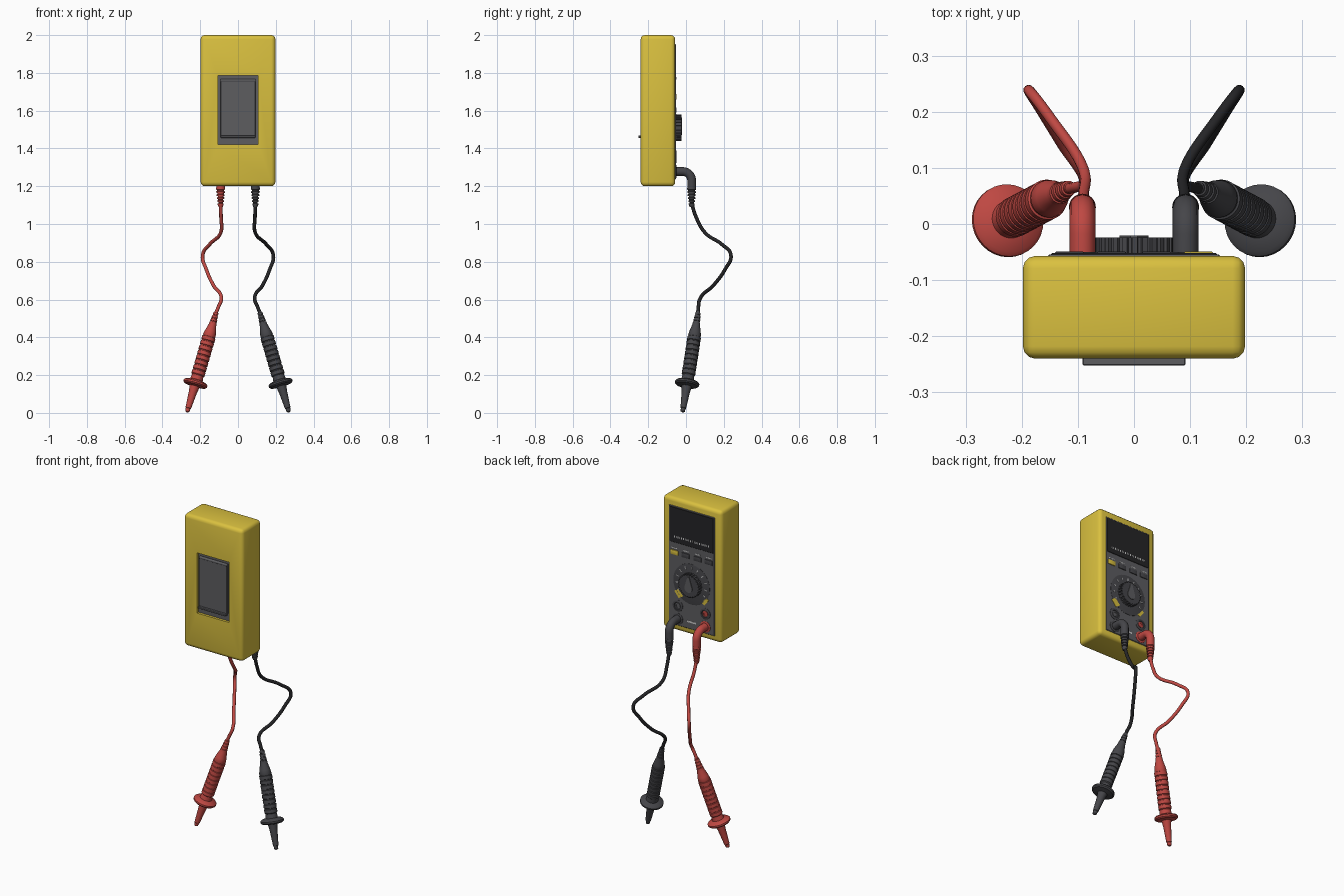
import bpy, bmesh, math
from mathutils import Vector

if "Cube" in bpy.data.objects:
    bpy.data.objects.remove(bpy.data.objects["Cube"])


def material(name, rgb):
    m = bpy.data.materials.new(name)
    m.diffuse_color = (*rgb, 1)
    m.use_nodes = True
    m.node_tree.nodes["Principled BSDF"].inputs["Base Color"].default_value = m.diffuse_color
    return m


YELLOW = material("yellow_case", (0.70, 0.53, 0.05))
RED = material("red_rubber", (0.52, 0.065, 0.055))
GREY = material("panel_grey", (0.11, 0.11, 0.118))
DARK = material("dark_rubber", (0.06, 0.06, 0.067))
BLACK = material("black", (0.018, 0.018, 0.02))
PALE = material("pale_mark", (0.55, 0.57, 0.55))
FACE = -0.055  # y of the instrument face


def finish(ob, mat, angle=35):
    if mat:
        ob.data.materials.append(mat)
    bpy.ops.object.select_all(action='DESELECT')
    ob.select_set(True)
    bpy.context.view_layer.objects.active = ob
    bpy.ops.object.shade_smooth_by_angle(angle=math.radians(angle))
    return ob


def from_bmesh(name, bm, mat):
    bmesh.ops.recalc_face_normals(bm, faces=bm.faces)
    me = bpy.data.meshes.new(name)
    bm.to_mesh(me)
    bm.free()
    ob = bpy.data.objects.new(name, me)
    bpy.context.collection.objects.link(ob)
    return finish(ob, mat)


def box(name, x, y, z, mat, bevel=0, seg=2):
    bm = bmesh.new()
    bmesh.ops.create_cube(bm, size=1)
    for v in bm.verts:
        for i, (a, b) in enumerate((x, y, z)):
            v.co[i] = a if v.co[i] < 0 else b
    if bevel:
        bmesh.ops.bevel(bm, geom=bm.edges[:], offset=bevel, segments=seg, profile=0.5, affect='EDGES')
    return from_bmesh(name, bm, mat)


def lathe(name, prof, origin, direction, mat, n=28):
    """Revolve (radius, distance) points about an axis."""
    q = Vector((0, 0, 1)).rotation_difference(Vector(direction))
    bm = bmesh.new()
    rings = []
    for r, s in prof:
        rings.append([bm.verts.new(Vector(origin) + q @ Vector((r * math.cos(t), r * math.sin(t), s)))
                      for t in (2 * math.pi * k / n for k in range(n))])
    for a, b in zip(rings, rings[1:]):
        for k in range(n):
            bm.faces.new((a[k], a[(k + 1) % n], b[(k + 1) % n], b[k]))
    bm.faces.new(rings[0])
    bm.faces.new(rings[-1])
    return from_bmesh(name, bm, mat)


def extrude_xz(name, pts, y0, y1, mat):
    bm = bmesh.new()
    a = [bm.verts.new((x, y0, z)) for x, z in pts]
    b = [bm.verts.new((x, y1, z)) for x, z in pts]
    for k in range(len(a)):
        j = (k + 1) % len(a)
        bm.faces.new((a[k], a[j], b[j], b[k]))
    bm.faces.new(a)
    bm.faces.new(b)
    return from_bmesh(name, bm, mat)


def tube(name, pts, radius, mat, smooth=False):
    cu = bpy.data.curves.new(name, 'CURVE')
    cu.dimensions = '3D'
    cu.bevel_depth, cu.bevel_resolution, cu.use_fill_caps = radius, 4, True
    if smooth:
        sp = cu.splines.new('BEZIER')
        sp.bezier_points.add(len(pts) - 1)
        sp.resolution_u = 8
        for p, co in zip(sp.bezier_points, pts):
            p.co = co
            p.handle_left_type = p.handle_right_type = 'AUTO'
    else:
        sp = cu.splines.new('POLY')
        sp.points.add(len(pts) - 1)
        for p, co in zip(sp.points, pts):
            p.co = (*co, 1)
    ob = bpy.data.objects.new(name, cu)
    bpy.context.collection.objects.link(ob)
    bpy.ops.object.select_all(action='DESELECT')
    ob.select_set(True)
    bpy.context.view_layer.objects.active = ob
    bpy.ops.object.convert(target='MESH')
    return finish(bpy.context.object, mat)


# Case with a shallow bay for the stand
case = box("case", (-0.198, 0.198), (-0.24, FACE - 0.002), (1.2, 2.0), YELLOW, 0.022, 3)
cutter = box("stand_bay_cutter", (-0.107, 0.107), (-0.3, -0.222), (1.42, 1.785), None)
mod = case.modifiers.new("stand_bay", 'BOOLEAN')
mod.object, mod.operation, mod.solver = cutter, 'DIFFERENCE', 'EXACT'
bpy.context.view_layer.objects.active = case
bpy.ops.object.modifier_apply(modifier=mod.name)
bpy.data.objects.remove(cutter)

# Tilt stand and its bay floor
box("stand_bay_floor", (-0.107, 0.107), (-0.225, -0.22), (1.42, 1.785), GREY)
box("tilt_stand", (-0.093, 0.093), (-0.238, -0.222), (1.462, 1.765), GREY, 0.003, 1)
box("tilt_stand_lip", (-0.092, 0.092), (-0.252, -0.23), (1.456, 1.468), GREY, 0.002, 1)
lathe("tilt_stand_hinge", [(0.008, -0.093), (0.008, 0.093)], (0, -0.232, 1.76), (1, 0, 0), GREY, 16)

# Instrument face and display
box("face_panel", (-0.155, 0.155), (FACE - 0.01, FACE + 0.001), (1.235, 1.955), GREY, 0.004, 1)
box("display", (-0.148, 0.148), (FACE - 0.004, FACE + 0.003), (1.735, 1.948), BLACK, 0.002, 1)
for i in range(20):
    box("bar_graph_segment", (-0.117 + i * 0.012, -0.112 + i * 0.012), (FACE, FACE + 0.0035),
        (1.765, 1.777), PALE)

# Push buttons
for i, x in enumerate((0.115, 0.04, -0.04, -0.115)):
    box("push_button", (x - 0.026, x + 0.026), (FACE - 0.004, FACE + 0.006), (1.66, 1.688),
        YELLOW if i == 0 else DARK, 0.003, 2)
    box("button_mark", (x - 0.018, x + 0.018), (FACE, FACE + 0.002), (1.698, 1.703), PALE)

# Rotary selector: dial ring, marks, fluted knob, pointer
DZ = 1.51
lathe("dial_ring", [(0.122, -0.004), (0.122, 0.002), (0.118, 0.003)], (0, FACE, DZ), (0, 1, 0), DARK, 48)
for i in range(11):
    t = math.radians(-30 + i * 24)
    c, s = math.cos(t), math.sin(t)
    extrude_xz("dial_mark", [(r * c - w * s, DZ + r * s + w * c) for r, w in
               ((0.09, -0.0025), (0.106, -0.0025), (0.106, 0.0025), (0.09, 0.0025))],
               FACE, FACE + 0.004, PALE)
for s in (-1, 1):
    extrude_xz("yellow_label", [(s * (0.085 + a), 1.43 + b) for a, b in
               ((-0.03, -0.005), (0.0, -0.025), (0.03, 0.012), (0.005, 0.03))],
               FACE - 0.003, FACE + 0.003, YELLOW)
flutes = []
for k in range(24):
    for off, r in ((-0.32, 0.070), (0.18, 0.070), (0.26, 0.064), (0.60, 0.064)):
        t = 2 * math.pi * (k + off) / 24
        flutes.append((r * math.cos(t), DZ + r * math.sin(t)))
extrude_xz("selector_knob", flutes, FACE, -0.024, DARK)
drop = [(0.026 * math.cos(t), DZ - 0.012 + 0.026 * math.sin(t))
        for t in (math.radians(150 + 240 * k / 14) for k in range(15))]
extrude_xz("knob_pointer", drop + [(0.006, DZ + 0.055), (-0.006, DZ + 0.055)], -0.026, -0.0205, GREY)

# Jack sockets (upper pair open, lower pair carry plugs)
for s in (-1, 1):
    tint = RED if s < 0 else DARK
    for z, mat in ((1.357, DARK), (1.278, tint)):
        lathe("jack_collar", [(0.034, -0.004), (0.034, 0.003), (0.031, 0.005), (0.022, 0.005),
              (0.020, 0.001)], (s * 0.092, FACE, z), (0, 1, 0), mat)
    lathe("jack_inner_ring", [(0.017, -0.002), (0.017, 0.004), (0.010, 0.004), (0.010, 0.002)],
          (s * 0.092, FACE, 1.357), (0, 1, 0), RED if s < 0 else GREY, 20)
box("jack_label", (-0.03, 0.03), (FACE - 0.002, FACE + 0.002), (1.275, 1.285), PALE)


# Test leads, one per side
for s in (-1, 1):
    side = "red" if s < 0 else "black"
    mat, wire = (RED, RED) if s < 0 else (DARK, BLACK)
    X = s * 0.092
    arc = [(X, -0.018 + 0.048 * math.sin(a), 1.23 + 0.048 * math.cos(a))
           for a in (math.pi / 2 * k / 10 for k in range(11))]
    tube(side + "_plug_elbow", [(X, -0.06, 1.278)] + arc + [(X, 0.03, 1.185)], 0.023, mat)

    # ribbed strain relief
    prof = [(0.023, 0.0), (0.024, 0.012)]
    for k in range(5):
        r, d = 0.0235 - 0.0018 * k, 0.016 + 0.016 * k
        prof += [(r - 0.005, d), (r - 0.005, d + 0.005), (r, d + 0.006), (r - 0.001, d + 0.014)]
    lathe(side + "_strain_relief", prof + [(0.011, 0.105)], (X, 0.03, 1.195), (0, 0, -1), mat, 24)

    # cable
    path = [(0.092, 0.03, 1.11), (0.090, 0.052, 1.04), (0.091, 0.100, 0.955), (0.150, 0.190, 0.892),
            (0.187, 0.238, 0.835), (0.168, 0.207, 0.76), (0.130, 0.145, 0.675),
            (0.088, 0.076, 0.608), (0.106, 0.065, 0.555), (0.118, 0.063, 0.525)]
    tube(side + "_cable", [(s * x, y, z) for x, y, z in path], 0.0095, wire, True)

    # probe: tip, finger guard, ribbed grip, tapered tail
    grip = [(0.004, 0.0), (0.011, 0.005), (0.013, 0.022), (0.015, 0.024), (0.022, 0.115),
            (0.027, 0.145), (0.058, 0.150), (0.065, 0.157), (0.065, 0.166), (0.058, 0.173),
            (0.034, 0.180), (0.031, 0.205)]
    for k in range(8):
        d = 0.210 + 0.027 * k
        grip += [(0.036, d), (0.036, d + 0.019), (0.0325, d + 0.021), (0.0325, d + 0.025)]
    grip += [(0.034, 0.428), (0.030, 0.450), (0.021, 0.485)]
    for k in range(4):
        d, r = 0.490 + 0.018 * k, 0.0205 - 0.002 * k
        grip += [(r, d), (r - 0.001, d + 0.011), (r - 0.004, d + 0.012), (r - 0.004, d + 0.017)]
    lathe(side + "_probe", grip, (s * 0.270, -0.018, 0.003), (s * -0.156, 0.083, 0.535), mat, 32)
